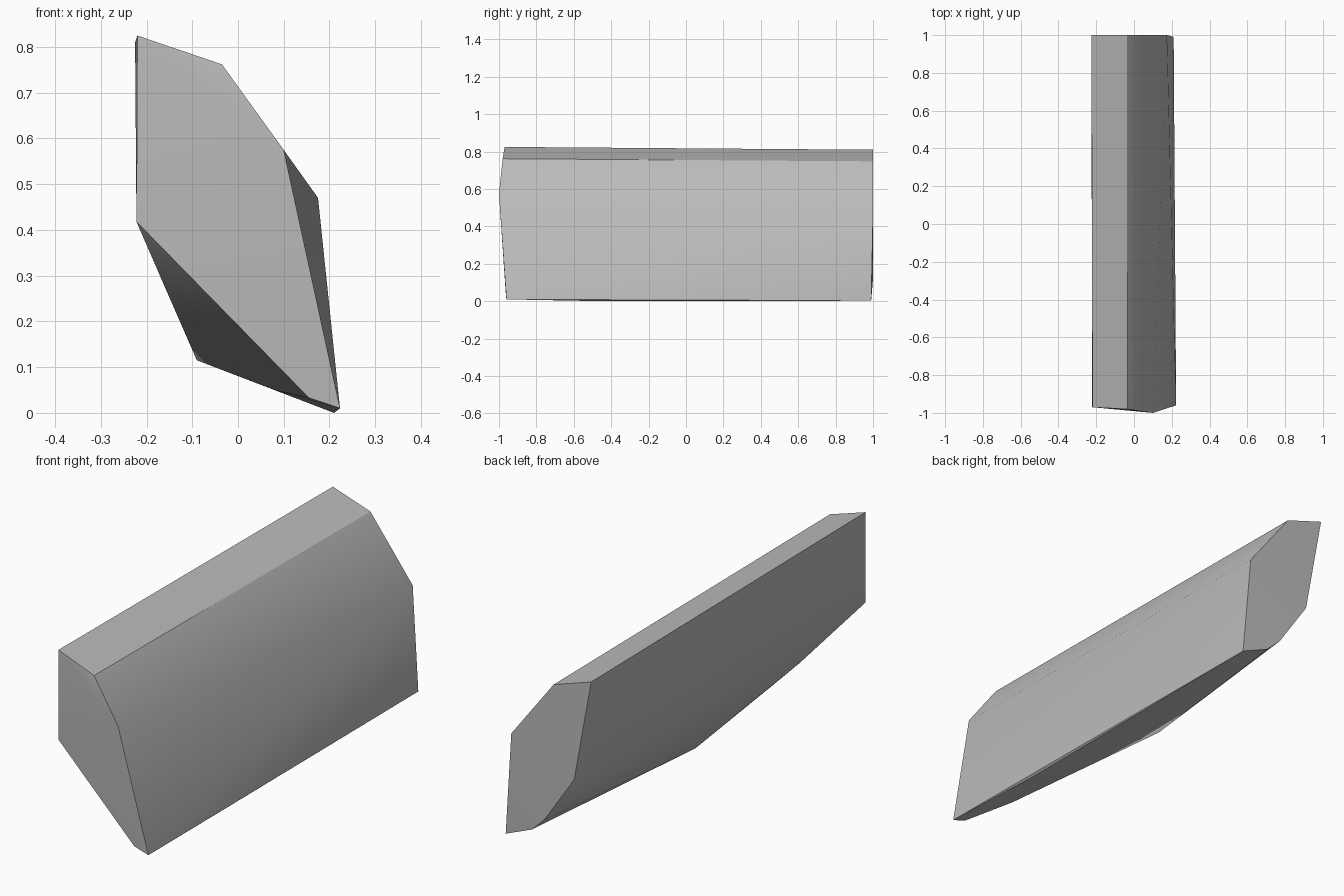
import bpy, bmesh, math

cube = bpy.data.objects.get("Cube")
if cube:
    bpy.data.objects.remove(cube, do_unlink=True)

# Single plain grey
grey = bpy.data.materials.new("plain_grey")
grey.use_nodes = True
colour = (0.5, 0.5, 0.5, 1)
grey.diffuse_color = colour
grey.node_tree.nodes["Principled BSDF"].inputs["Base Color"].default_value = colour

# Corners of the front end, clockwise from the peak
front_end = [(-.22, -.97, .825), (-.035, -.98, .762), (.1, -1, .575),
             (.223, -.96, .01), (.155, -.963, .033), (-.222, -.968, .418)]
# Corners of the back end, clockwise from the peak
back_end = [(-.225, 1, .81), (-.037, 1, .748), (.175, 1, .47),
            (.21, .99, .003), (.075, .995, .06), (.01, 1, .122), (-.14, 1, .345)]
# Corners along the worn underside
underside = [(.21, -.43, 0), (.08, -.73, .05), (-.159, -.59, .273), (-.09, .06, .115)]

# Wrap the corners in one convex faceted body
bm = bmesh.new()
for corner in front_end + back_end + underside:
    bm.verts.new(corner)
hull = bmesh.ops.convex_hull(bm, input=bm.verts[:])
loose = [v for v in bm.verts if not v.link_faces]
bmesh.ops.delete(bm, geom=loose, context='VERTS')
bmesh.ops.recalc_face_normals(bm, faces=bm.faces[:])

mesh = bpy.data.meshes.new("faceted_block")
bm.to_mesh(mesh)
bm.free()
mesh.materials.append(grey)
block = bpy.data.objects.new("faceted_block", mesh)
bpy.context.collection.objects.link(block)

# Soften shallow facets, keep the main edges crisp
bpy.ops.object.select_all(action='DESELECT')
block.select_set(True)
bpy.context.view_layer.objects.active = block
bpy.ops.object.shade_smooth_by_angle(angle=math.radians(30))
